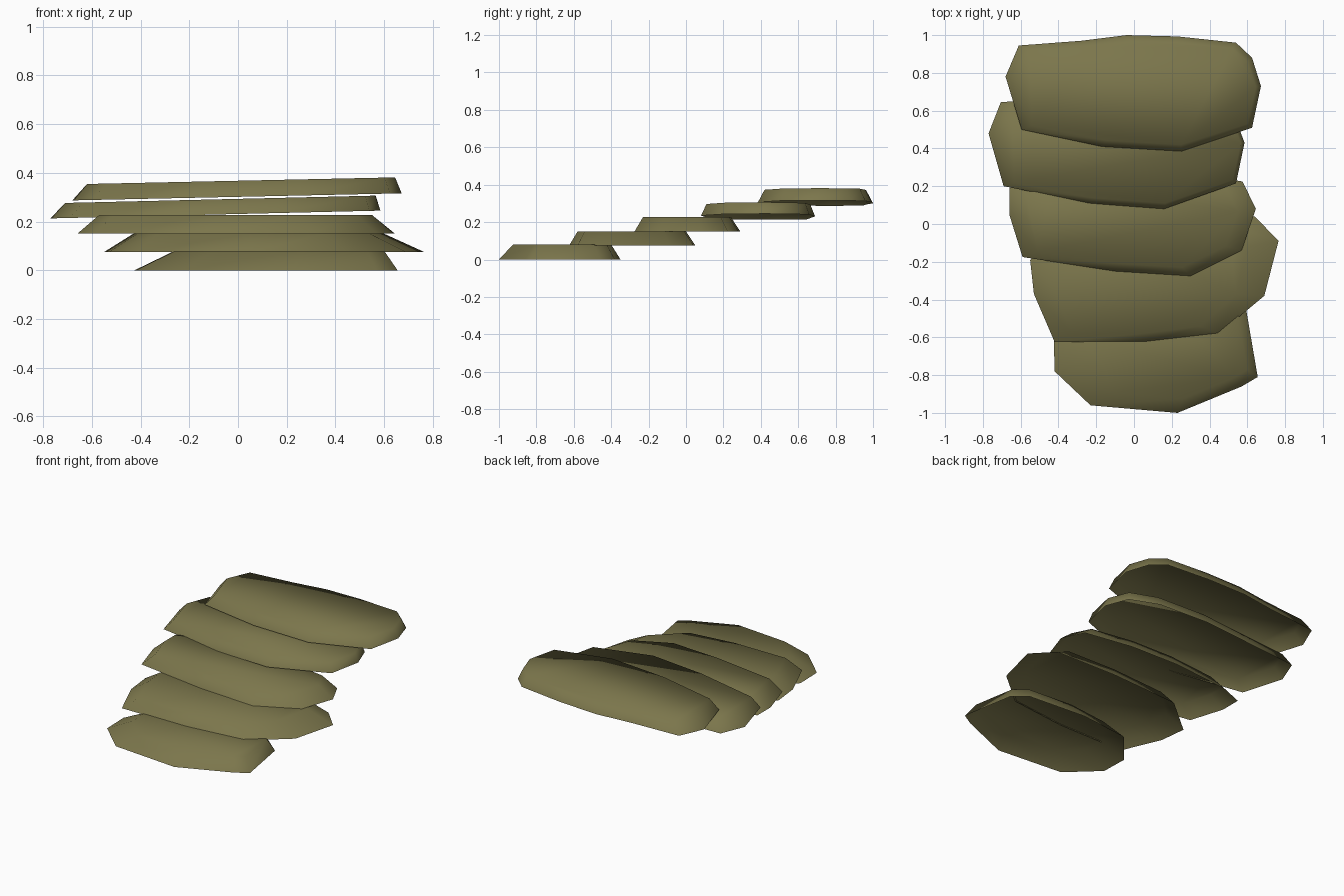
import bpy, bmesh

stone = bpy.data.materials.new("olive stone")
stone.diffuse_color = (0.20, 0.182, 0.072, 1)


def slab(name, outline, top_box, z_left, z_right, thick):
    """Open-bottomed stone: the outline's bounding box shrinks to top_box; z tilts along x."""
    xs, ys = zip(*outline)
    x0, x1, y0, y1 = min(xs), max(xs), min(ys), max(ys)
    tx0, tx1, ty0, ty1 = top_box

    def height(x):
        return z_left + (z_right - z_left) * (x - x0) / (x1 - x0)

    bm = bmesh.new()
    low, high = [], []
    for x, y in outline:
        low.append(bm.verts.new((x, y, height(x))))
        tx = tx0 + (x - x0) / (x1 - x0) * (tx1 - tx0)
        ty = ty0 + (y - y0) / (y1 - y0) * (ty1 - ty0)
        high.append(bm.verts.new((tx, ty, height(tx) + thick)))
    bm.faces.new(high)
    n = len(outline)
    for i in range(n):
        j = (i + 1) % n
        bm.faces.new((low[i], low[j], high[j], high[i]))
    for f in bm.faces:
        f.smooth = True
    me = bpy.data.meshes.new(name)
    bm.to_mesh(me)
    bm.free()
    me.materials.append(stone)
    ob = bpy.data.objects.new(name, me)
    bpy.context.collection.objects.link(ob)


# Steps from lowest to highest, outlines counter-clockwise
slab("step_1", [(-0.42, -0.78), (-0.23, -0.96), (0.23, -1.0), (0.57, -0.86), (0.655, -0.81),
                (0.595, -0.46), (0.50, -0.38), (0.1, -0.35), (-0.25, -0.39), (-0.425, -0.60)],
     (-0.26, 0.60, -0.925, -0.40), 0, 0, 0.08)
slab("step_2", [(-0.42, -0.625), (0.06, -0.625), (0.45, -0.58), (0.69, -0.38),
                (0.765, -0.09), (0.64, 0.04), (0.2, 0.05), (-0.3, 0.02), (-0.55, -0.19),
                (-0.53, -0.37)],
     (-0.43, 0.60, -0.58, 0.0), 0.075, 0.075, 0.075)
slab("step_3", [(-0.66, 0.05), (-0.59, -0.175), (-0.1, -0.25), (0.30, -0.275), (0.57, -0.14),
                (0.645, 0.08), (0.575, 0.225), (0.25, 0.28), (-0.1, 0.29), (-0.5, 0.25),
                (-0.66, 0.19)],
     (-0.57, 0.55, -0.23, 0.24), 0.15, 0.15, 0.077)
slab("step_4", [(-0.77, 0.48), (-0.69, 0.20), (-0.24, 0.11), (0.16, 0.08), (0.54, 0.215),
                (0.585, 0.43), (0.53, 0.58), (0.35, 0.66), (0, 0.69), (-0.4, 0.665),
                (-0.705, 0.645)],
     (-0.71, 0.565, 0.11, 0.665), 0.213, 0.245, 0.062)
slab("step_5", [(-0.68, 0.78), (-0.595, 0.50), (-0.17, 0.41), (0.25, 0.385), (0.625, 0.51),
                (0.672, 0.73), (0.625, 0.88), (0.54, 0.96), (0.23, 0.993), (-0.04, 1.0),
                (-0.28, 0.97), (-0.61, 0.945)],
     (-0.62, 0.645, 0.42, 0.965), 0.287, 0.316, 0.066)
